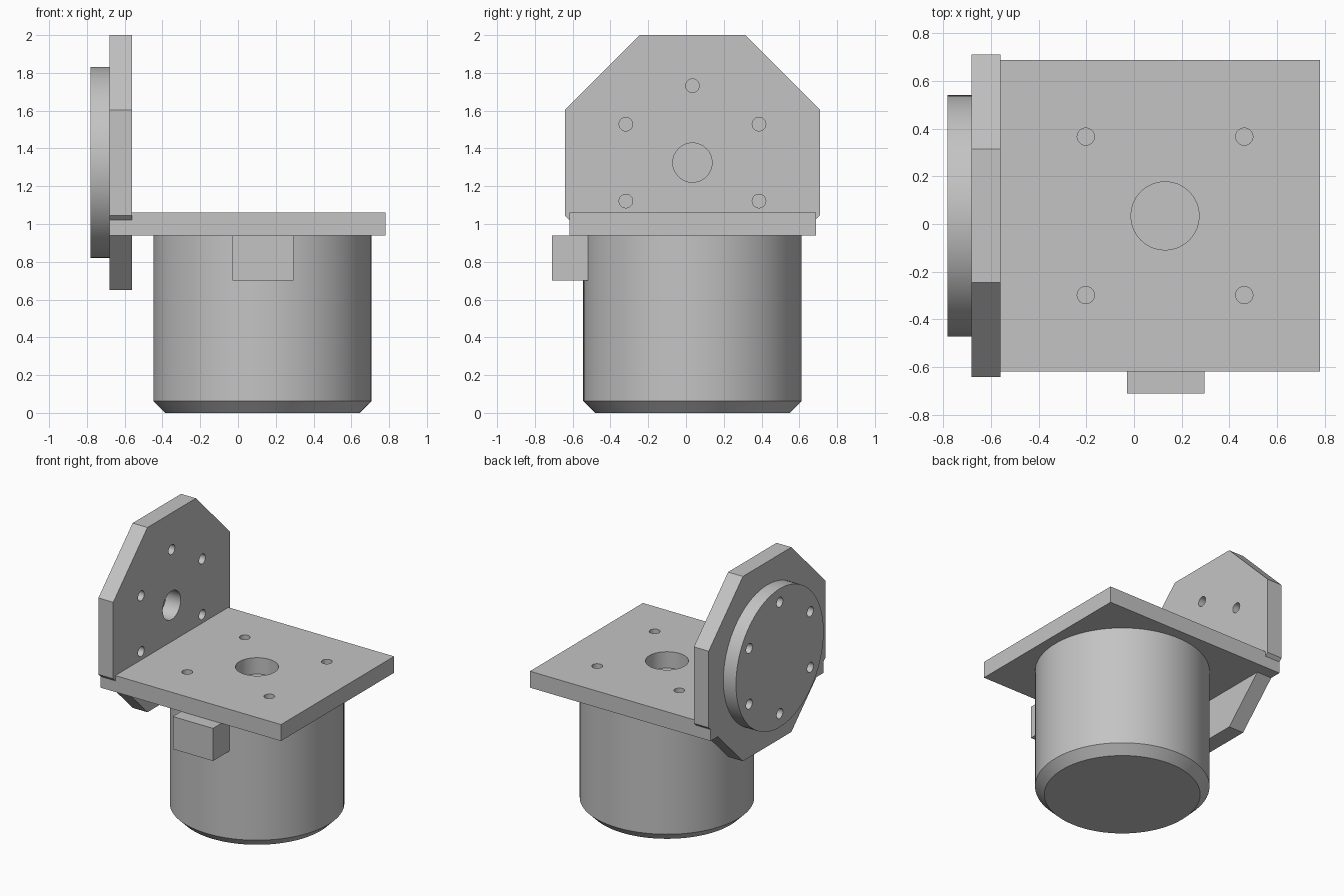
import bpy, bmesh
from math import cos, sin, pi, radians
from mathutils import Matrix, Vector

if "Cube" in bpy.data.objects:
    bpy.data.objects.remove(bpy.data.objects["Cube"])

grey = bpy.data.materials.new("machined_grey")
grey.use_nodes = True
colour = (0.55, 0.55, 0.55, 1)
grey.diffuse_color = colour
grey.node_tree.nodes["Principled BSDF"].inputs["Base Color"].default_value = colour


def finish(name, bm):
    mesh = bpy.data.meshes.new(name)
    bmesh.ops.recalc_face_normals(bm, faces=bm.faces)
    bm.to_mesh(mesh)
    bm.free()
    mesh.materials.append(grey)
    ob = bpy.data.objects.new(name, mesh)
    bpy.context.collection.objects.link(ob)
    return ob


def add_prism(bm, start, end, r1, r2=None, sides=32, turn=0.0):
    """Prism or cone frustum running between two points."""
    start, end = Vector(start), Vector(end)
    axis = end - start
    m = (Matrix.Translation((start + end) / 2)
         @ axis.to_track_quat('Z', 'Y').to_matrix().to_4x4()
         @ Matrix.Rotation(turn, 4, 'Z'))
    bmesh.ops.create_cone(bm, cap_ends=True, segments=sides, radius1=r1,
                          radius2=r1 if r2 is None else r2,
                          depth=axis.length, matrix=m)


def box(name, low, high):
    low, high = Vector(low), Vector(high)
    bm = bmesh.new()
    bmesh.ops.create_cube(bm, size=1, matrix=Matrix.Translation((low + high) / 2)
                          @ Matrix.Diagonal((high - low).to_4d()))
    return finish(name, bm)


def prism(name, *args, **kw):
    bm = bmesh.new()
    add_prism(bm, *args, **kw)
    return finish(name, bm)


def activate(ob):
    bpy.ops.object.select_all(action='DESELECT')
    ob.select_set(True)
    bpy.context.view_layer.objects.active = ob


def drill(ob, holes):
    """Cut round holes given as (start, end, radius)."""
    bm = bmesh.new()
    for start, end, r in holes:
        add_prism(bm, start, end, r)
    cutter = finish("hole_cutter", bm)
    cutter.hide_render = True
    mod = ob.modifiers.new("holes", 'BOOLEAN')
    mod.operation, mod.solver, mod.object = 'DIFFERENCE', 'EXACT', cutter
    activate(ob)
    bpy.ops.object.modifier_apply(modifier=mod.name)
    bpy.data.objects.remove(cutter)


def smooth(ob):
    activate(ob)
    bpy.ops.object.shade_smooth_by_angle(angle=radians(30))


CY = 0.034            # shared centre line
MX = 0.13             # motor axis
CZ = 1.325            # flange axis height
IN, MID, OUT = -0.56, -0.68, -0.782

# Motor housing with a chamfered lower rim
motor = bmesh.new()
add_prism(motor, (MX, CY, 0), (MX, CY, 0.94), 0.578, sides=96)
rim = [e for e in motor.edges if all(v.co.z < 0.01 for v in e.verts)]
bmesh.ops.bevel(motor, geom=rim, offset=0.062, segments=1, affect='EDGES')
smooth(finish("motor_housing", motor))

# Connector block on the front of the motor
box("connector_block", (-0.03, -0.71, 0.70), (0.295, -0.48, 0.938))

# Horizontal mounting plate
plate = box("base_plate", (MID, -0.617, 0.94), (0.78, 0.688, 1.06))
holes = [((MX, CY, 0.9), (MX, CY, 1.1), 0.143)]
for sx in (-1, 1):
    for sy in (-1, 1):
        x, y = MX + sx * 0.332, CY + sy * 0.332
        holes.append(((x, y, 0.9), (x, y, 1.1), 0.036))
drill(plate, holes)
smooth(plate)

# Octagonal upright plate
upright = prism("upright_plate", (IN, CY, CZ), (MID, CY, CZ),
                0.675 / cos(pi / 8), sides=8, turn=pi / 8)
bolts = [(CY + 0.407 * sin(k * pi / 3), CZ + 0.407 * cos(k * pi / 3))
         for k in range(6)]
holes = [((IN + 0.05, y, z), (MID - 0.05, y, z), 0.036) for y, z in bolts]
holes.append(((IN + 0.05, CY, CZ), (MID - 0.05, CY, CZ), 0.104))
drill(upright, holes)
smooth(upright)

# Round flange with shallow bolt holes
flange = prism("round_flange", (MID, CY, CZ), (OUT, CY, CZ), 0.506, sides=96)
drill(flange, [((OUT + 0.06, y, z), (OUT - 0.05, y, z), 0.036) for y, z in bolts])
smooth(flange)
